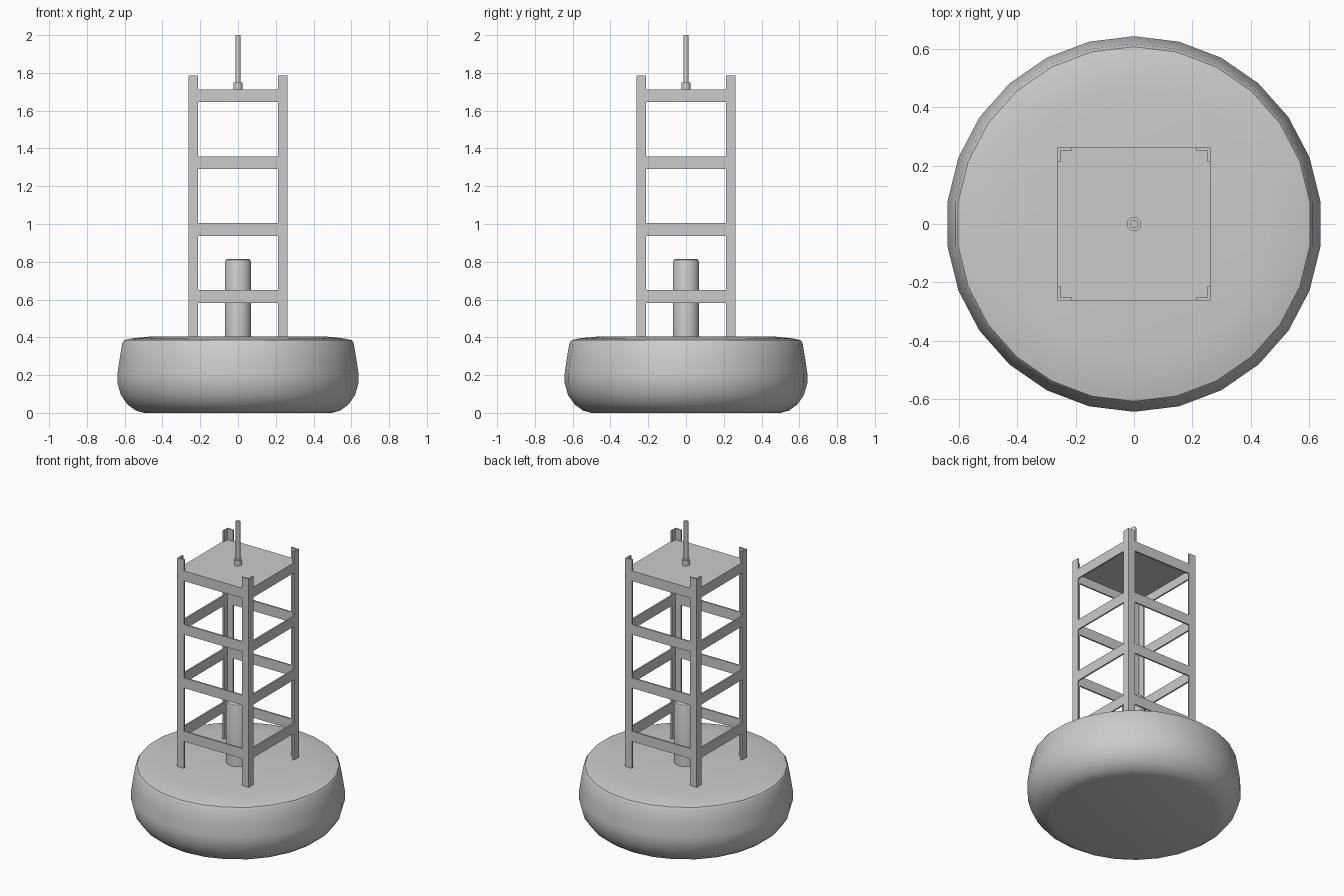
import bpy, bmesh, math

if "Cube" in bpy.data.objects:
    bpy.data.objects.remove(bpy.data.objects["Cube"])

def finish(name, bm, smooth=None):
    bmesh.ops.recalc_face_normals(bm, faces=bm.faces)
    me = bpy.data.meshes.new(name)
    bm.to_mesh(me)
    bm.free()
    ob = bpy.data.objects.new(name, me)
    bpy.context.collection.objects.link(ob)
    if smooth:
        bpy.ops.object.select_all(action='DESELECT')
        ob.select_set(True)
        bpy.context.view_layer.objects.active = ob
        bpy.ops.object.shade_smooth_by_angle(angle=math.radians(smooth))
    return ob

def lathe(name, profile, sides, start=0.0, smooth=40):
    """Closed solid of revolution from (radius, z) points, bottom to top."""
    bm = bmesh.new()
    rings = []
    for r, z in profile:
        rings.append([bm.verts.new((r * math.cos(start + math.tau * i / sides),
                                    r * math.sin(start + math.tau * i / sides), z))
                      for i in range(sides)])
    for a, b in zip(rings, rings[1:]):
        for i in range(sides):
            j = (i + 1) % sides
            bm.faces.new((a[i], a[j], b[j], b[i]))
    bm.faces.new(rings[0][::-1])
    bm.faces.new(rings[-1])
    return finish(name, bm, smooth)

def prism(name, outline, z0, z1, turn=0.0):
    """Extrude an xy outline from z0 to z1, rotated about the z axis."""
    bm = bmesh.new()
    c, s = math.cos(turn), math.sin(turn)
    low, high = [[bm.verts.new((x * c - y * s, x * s + y * c, z)) for x, y in outline]
                 for z in (z0, z1)]
    bm.faces.new(low[::-1])
    bm.faces.new(high)
    n = len(outline)
    for i in range(n):
        j = (i + 1) % n
        bm.faces.new((low[i], low[j], high[j], high[i]))
    return finish(name, bm)

# Float body, 26 sides
lathe("float_body", [(0.50, 0.0), (0.545, 0.012), (0.59, 0.045), (0.625, 0.095),
                     (0.643, 0.16), (0.643, 0.205), (0.632, 0.28), (0.617, 0.37),
                     (0.607, 0.385), (0.57, 0.394), (0.46, 0.405)], 26, math.pi / 2)

# Central canister
lathe("canister", [(0.071, 0.39), (0.071, 0.795), (0.066, 0.81), (0.055, 0.815)], 16,
      math.pi / 16)

# Tower: angle-iron legs and flat cross bars, one set per side
H, W, T = 0.262, 0.05, 0.01
leg = [(H, H), (H - W, H), (H - W, H - T), (H - T, H - T), (H - T, H - W), (H, H - W)]
bar = [(-H + W, -H), (H - W, -H), (H - W, -H + T), (-H + W, -H + T)]
levels = [(0.583, 0.65), (0.937, 1.004), (1.291, 1.358), (1.646, 1.713)]
for k in range(4):
    turn = k * math.pi / 2
    prism(f"tower_leg_{k + 1}", leg, 0.395, 1.786, turn)
    for n, (z0, z1) in enumerate(levels):
        prism(f"cross_bar_{k + 1}_{n + 1}", bar, z0, z1, turn)

# Top deck, fitted inside the frame
D = H - T
prism("top_deck", [(-D, -D), (D, -D), (D, D), (-D, D)], 1.703, 1.713)

# Mast with collar
lathe("mast_collar", [(0.026, 1.71), (0.026, 1.75)], 8, math.pi / 8, 50)
lathe("mast", [(0.0145, 1.71), (0.0145, 2.0)], 8, math.pi / 8, 50)
